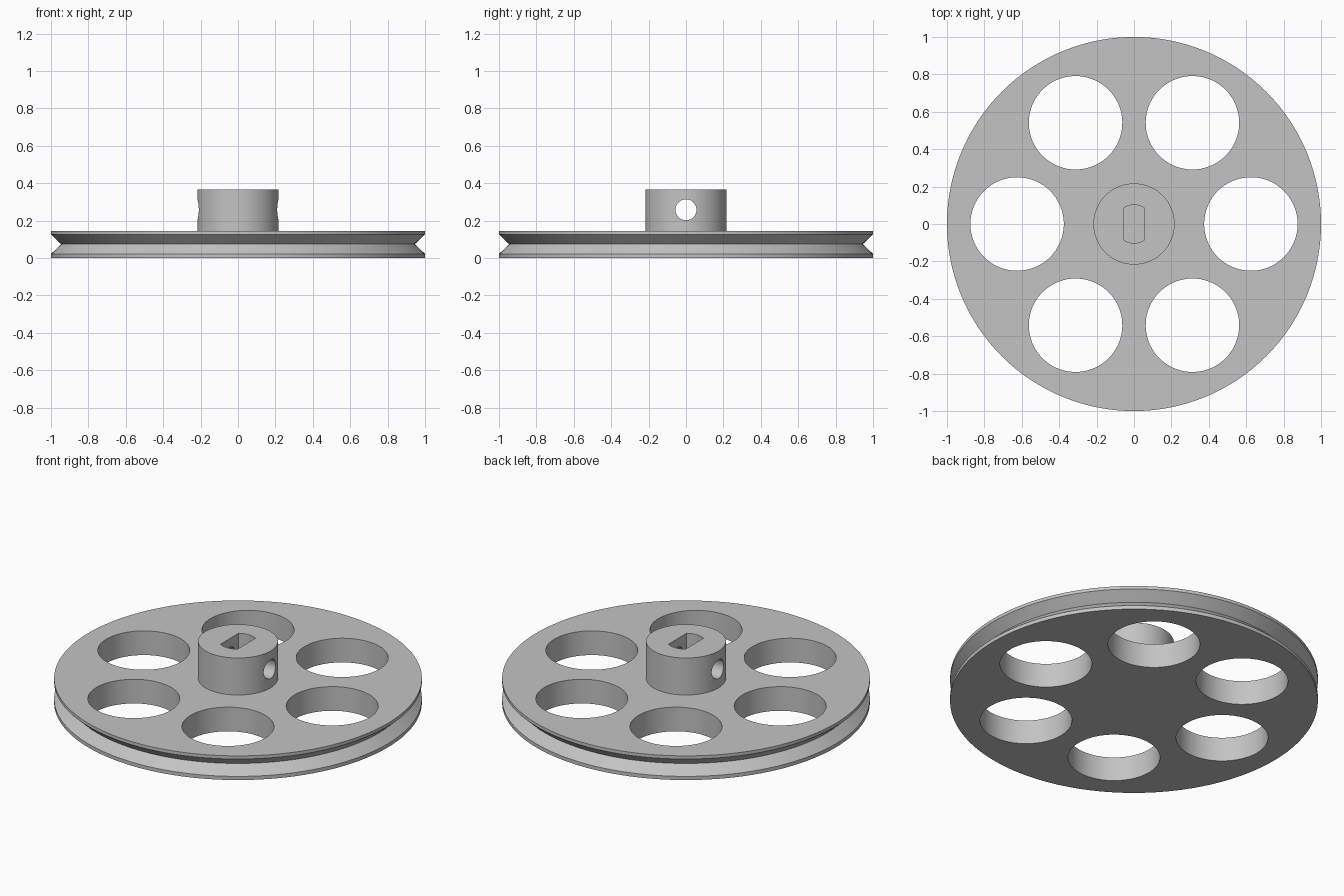
import bpy, bmesh, math
from mathutils import Matrix

cube = bpy.data.objects.get("Cube")
if cube:
    bpy.data.objects.remove(cube, do_unlink=True)

SEGMENTS = 128
DISC_TOP, HUB_TOP = 0.145, 0.367

grey = bpy.data.materials.new("light_grey")
grey.use_nodes = True
colour = (0.55, 0.55, 0.55, 1)
grey.diffuse_color = colour
grey.node_tree.nodes["Principled BSDF"].inputs["Base Color"].default_value = colour


def add_object(name, bm):
    bmesh.ops.recalc_face_normals(bm, faces=bm.faces)
    mesh = bpy.data.meshes.new(name)
    bm.to_mesh(mesh)
    bm.free()
    mesh.materials.append(grey)
    obj = bpy.data.objects.new(name, mesh)
    bpy.context.collection.objects.link(obj)
    return obj


def lathe(name, profile):
    """Turn a closed solid from (radius, height) rings, capped at both ends."""
    bm = bmesh.new()
    angles = [math.tau * i / SEGMENTS for i in range(SEGMENTS)]
    rings = [[bm.verts.new((r * math.cos(a), r * math.sin(a), z)) for a in angles]
             for r, z in profile]
    for low, high in zip(rings, rings[1:]):
        for i in range(SEGMENTS):
            j = (i + 1) % SEGMENTS
            bm.faces.new((low[i], low[j], high[j], high[i]))
    bm.faces.new(rings[0])
    bm.faces.new(rings[-1])
    return add_object(name, bm)


def cylinder_cutter(name, radius, depth, matrix, segments=64):
    bm = bmesh.new()
    bmesh.ops.create_cone(bm, cap_ends=True, segments=segments, radius1=radius,
                          radius2=radius, depth=depth, matrix=matrix)
    return add_object(name, bm)


# Grooved disc with its raised hub, turned as one solid
wheel = lathe("pulley_wheel", [
    (1, 0), (1, 0.022), (0.945, 0.074), (1, 0.126), (1, DISC_TOP),
    (0.217, DISC_TOP), (0.217, HUB_TOP)])

# Six round openings around the disc
cutters = []
for i in range(6):
    spin = Matrix.Rotation(math.tau * i / 6, 4, "Z")
    cutters.append(cylinder_cutter("opening_cutter", 0.25, 1,
                                   spin @ Matrix.Translation((0.625, 0, 0))))

# Set-screw hole through the hub from side to side
cutters.append(cylinder_cutter(
    "screw_hole_cutter", 0.056, 1,
    Matrix.Translation((0, 0, 0.258)) @ Matrix.Rotation(math.pi / 2, 4, "Y")))

# Blind shaft socket: a round bore with two flat sides
bm = bmesh.new()
radius, flat = 0.102, 0.056
half = math.asin(flat / radius)
outline = []
for centre in (math.pi / 2, -math.pi / 2):
    for i in range(13):
        a = centre - half + 2 * half * i / 12
        outline.append(bm.verts.new((radius * math.cos(a), radius * math.sin(a), DISC_TOP)))
base = bm.faces.new(outline)
top = bmesh.ops.extrude_face_region(bm, geom=[base])["geom"]
bmesh.ops.translate(bm, vec=(0, 0, 0.4),
                    verts=[v for v in top if isinstance(v, bmesh.types.BMVert)])
cutters.append(add_object("shaft_socket_cutter", bm))

# Cut every hole, then discard the cutters
bpy.ops.object.select_all(action="DESELECT")
bpy.context.view_layer.objects.active = wheel
wheel.select_set(True)
for cutter in cutters:
    mod = wheel.modifiers.new("cut", "BOOLEAN")
    mod.operation = "DIFFERENCE"
    mod.solver = "EXACT"
    mod.object = cutter
    bpy.ops.object.modifier_apply(modifier=mod.name)
    bpy.data.objects.remove(cutter, do_unlink=True)

bpy.ops.object.shade_smooth_by_angle(angle=math.radians(25))
